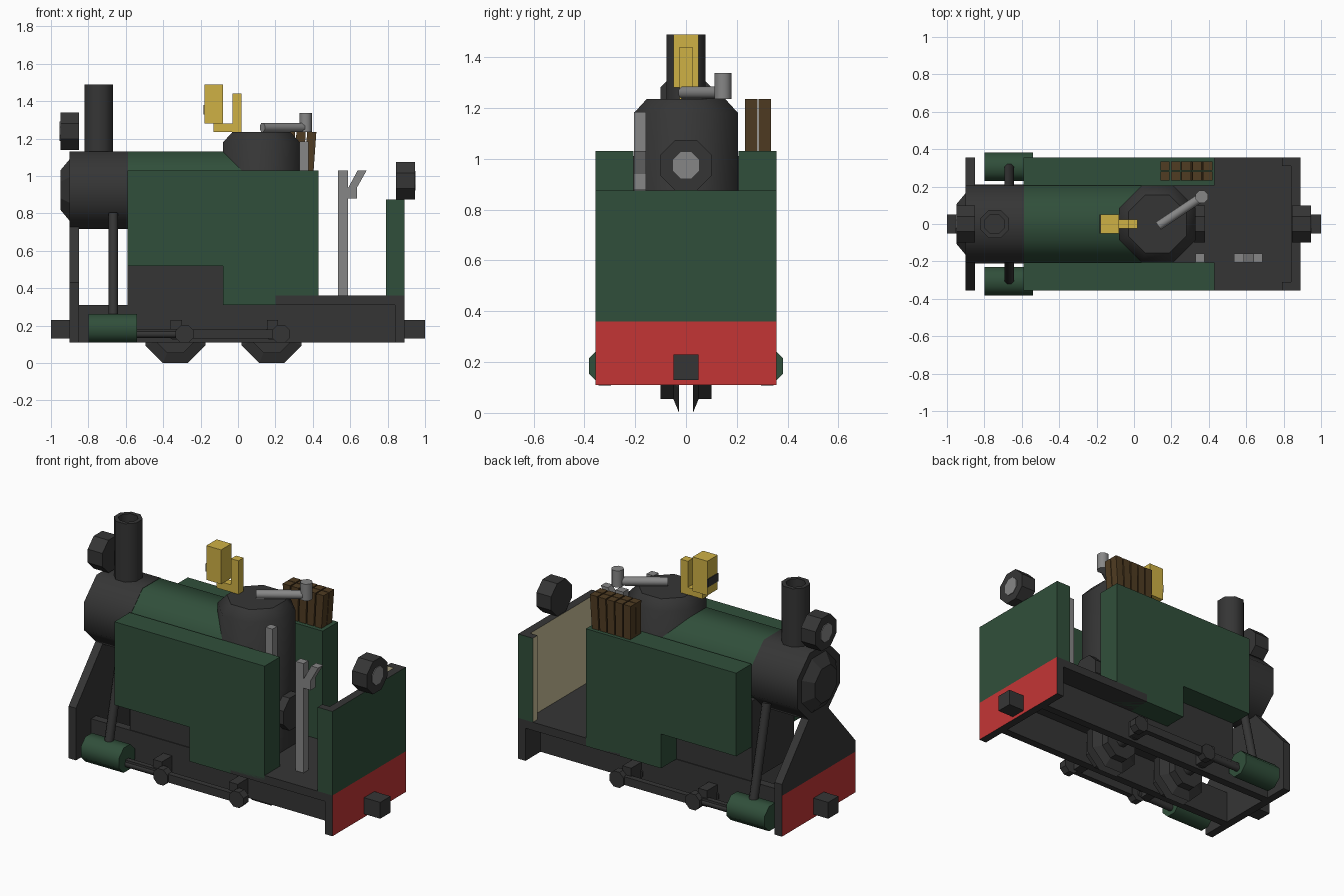
import bpy, bmesh, math
from mathutils import Vector

if "Cube" in bpy.data.objects:
    bpy.data.objects.remove(bpy.data.objects["Cube"])


def mat(name, r, g, b):
    m = bpy.data.materials.new(name)
    m.diffuse_color = (r, g, b, 1)
    m.use_nodes = True
    m.node_tree.nodes["Principled BSDF"].inputs["Base Color"].default_value = m.diffuse_color
    return m


BLACK = mat("soot_black", 0.036, 0.036, 0.036)
GREEN = mat("dark_green", 0.03, 0.078, 0.043)
RED = mat("beam_red", 0.55, 0.036, 0.036)
BRASS = mat("brass_yellow", 0.62, 0.44, 0.06)
STEEL = mat("steel_grey", 0.24, 0.24, 0.24)
WOOD = mat("log_brown", 0.08, 0.045, 0.016)
CREAM = mat("cab_cream", 0.6, 0.54, 0.33)


def finish(name, bm, mats, rule=None, smooth=False):
    bmesh.ops.recalc_face_normals(bm, faces=bm.faces[:])
    bm.normal_update()
    if rule:
        for f in bm.faces:
            f.material_index = rule(f.normal, f.calc_center_median())
    me = bpy.data.meshes.new(name)
    bm.to_mesh(me)
    bm.free()
    for m in mats:
        me.materials.append(m)
    ob = bpy.data.objects.new(name, me)
    bpy.context.collection.objects.link(ob)
    if smooth:
        bpy.ops.object.select_all(action='DESELECT')
        ob.select_set(True)
        bpy.context.view_layer.objects.active = ob
        bpy.ops.object.shade_smooth_by_angle(angle=math.radians(46))
    return ob


def extrude(name, pts, vec, mats, rule=None):
    """Closed outline of 3D points pushed along a vector."""
    bm = bmesh.new()
    a = [bm.verts.new(p) for p in pts]
    b = [bm.verts.new(Vector(p) + Vector(vec)) for p in pts]
    bm.faces.new(a)
    bm.faces.new(b)
    for i in range(len(a)):
        j = (i + 1) % len(a)
        bm.faces.new((a[i], a[j], b[j], b[i]))
    return finish(name, bm, mats, rule)


def box(name, x, y, z, m, rule=None):
    pts = [(x[0], y[0], z[0]), (x[1], y[0], z[0]), (x[1], y[1], z[0]), (x[0], y[1], z[0])]
    mats = m if isinstance(m, list) else [m]
    return extrude(name, pts, (0, 0, z[1] - z[0]), mats, rule)


def lathe(name, origin, axis, stations, m, smooth=False, n=8):
    """Stations are (distance along axis, distance from axis to a flat)."""
    bm = bmesh.new()
    q = Vector(axis).to_track_quat('Z', 'Y')
    rings = []
    for t, r in stations:
        r /= math.cos(math.pi / n)
        rings.append([bm.verts.new(Vector(origin) + q @ Vector(
            (r * math.cos((i + .5) * 2 * math.pi / n), r * math.sin((i + .5) * 2 * math.pi / n), t)))
            for i in range(n)])
    for a, b in zip(rings, rings[1:]):
        for i in range(n):
            j = (i + 1) % n
            bm.faces.new((a[i], a[j], b[j], b[i]))
    bm.faces.new(rings[0])
    bm.faces.new(rings[-1])
    return finish(name, bm, [m], smooth=smooth)


def rod(name, p0, p1, r, m):
    d = Vector(p1) - Vector(p0)
    return lathe(name, p0, d, [(0, r), (d.length, r)], m, smooth=True)


X, Z = (1, 0, 0), (0, 0, 1)

# boiler, smokebox with door, firebox dome
lathe("boiler", (0, 0, .925), X, [(-.59, .205), (.1, .205)], GREEN, True)
lathe("smokebox", (0, 0, .925), X, [(-.9, .207), (-.588, .207)], BLACK, True)
lathe("smokebox_door", (0, 0, .925), X, [(-.95, .105), (-.9, .165)], BLACK)
lathe("firebox_dome", (.125, 0, 0), Z, [(.31, .205), (1.18, .205), (1.235, .155)], BLACK, True)
lathe("fire_door", (0, 0, .6), X, [(.32, .1), (.38, .1)], BLACK)
box("boiler_cradle", (-.59, .2), (-.205, .205), (.31, .8), BLACK)
lathe("chimney", (-.745, 0, 0), Z, [(1.1, .076), (1.49, .076), (1.49, .052), (1.25, .052)], BLACK, True)

# front plate with red lower face
extrude("front_plate_upper", [(-.9, -.356, .36), (-.9, .356, .36), (-.9, .356, .43), (-.9, .085, .74),
                              (-.9, -.085, .74), (-.9, -.356, .43)], (.05, 0, 0), [BLACK])
box("front_beam", (-.9, -.85), (-.356, .356), (.11, .36), [BLACK, RED], lambda n, c: int(n.x < -.5))
box("rear_beam", (.84, .89), (-.356, .356), (.11, .36), [BLACK, RED], lambda n, c: int(n.x > .5))

# footplate and couplers
box("footplate", (.2, .84), (-.356, .356), (.31, .36), BLACK)
box("front_coupler", (-1, -.9), (-.05, .05), (.13, .23), BLACK)
box("rear_coupler", (.89, 1), (-.05, .05), (.13, .23), BLACK)

# cab back sheet, cream inside with a black rim
extrude("cab_back_sheet", [(.89, -.356, .36), (.89, .356, .36), (.79, .356, .36), (.79, .31, .36), (.84, .31, .36),
                           (.84, -.31, .36), (.79, -.31, .36), (.79, -.356, .36)], (0, 0, .515),
        [GREEN, CREAM, BLACK],
        lambda n, c: 2 if abs(n.z) > .5 else 0 if n.x > .5 or abs(c.y) > .35 else 1)

# lamps with grey lenses
for name, x, d, z in (("front_lamp", -.85, -1, 1.24), ("rear_lamp", .845, 1, .975)):
    lathe(name, (x, 0, z), (d, 0, 0), [(0, .1), (.1, .1)], BLACK)
    lathe(name + "_lens", (x, 0, z), (d, 0, 0), [(.09, .052), (.104, .052)], STEEL)

# parts repeated on both sides
for s, side in ((-1, "near"), (1, "far")):
    extrude("side_tank_" + side, [(-.59, s * .207, 1.03), (.43, s * .207, 1.03), (.43, s * .207, .31),
                                  (-.08, s * .207, .31), (-.08, s * .207, .52), (-.59, s * .207, .52)],
            (0, s * .149, 0), [GREEN])
    box("frame_plate_" + side, (-.85, .84), sorted((s * .16, s * .21)), (.11, .31), BLACK)
    lathe("cylinder_" + side, (0, s * .305, .185), X, [(-.8, .076), (-.54, .076)], GREEN, True)
    rod("steam_pipe_" + side, (-.667, s * .17, .8), (-.667, s * .305, .22), .025, BLACK)
    rod("piston_rod_" + side, (-.55, s * .305, .155), (-.28, s * .305, .155), .02, BLACK)
    box("coupling_rod_" + side, (-.3, .23), sorted((s * .3, s * .335)), (.13, .18), BLACK)
    box("slide_bar_" + side, (-.54, -.3), sorted((s * .29, s * .32)), (.165, .182), BLACK)
    for end, x in (("front", -.335), ("rear", .18)):
        lathe(f"{end}_wheel_{side}", (x, 0, .16), (0, s, 0),
              [(.027, .16), (.05, .105), (.1, .105)], BLACK)
        lathe(f"{end}_crank_boss_{side}", (x + .05, 0, .155), (0, s, 0), [(.295, .048), (.345, .048)], BLACK)
        box(f"{end}_crank_{side}", (x - .025, x + .035), sorted((s * .2, s * .31)), (.13, .23), BLACK)

# axles
for end, x in (("front", -.335), ("rear", .18)):
    rod(end + "_axle", (x, -.22, .16), (x, .22, .16), .035, BLACK)

# brass whistle
box("whistle_bell", (-.18, -.08), (-.05, .05), (1.28, 1.49), BRASS)
box("whistle_slot", (-.184, -.178), (-.05, .05), (1.33, 1.38), BLACK)
box("whistle_pipe", (-.13, .0), (-.025, .025), (1.235, 1.28), BRASS)
box("whistle_stem", (-.03, .02), (-.025, .025), (1.22, 1.44), BRASS)

# regulator, brake post and reversing lever
rod("regulator_arm", (.13, -.01, 1.26), (.37, .15, 1.26), .024, STEEL)
rod("regulator_handle", (.362, .146, 1.236), (.362, .146, 1.338), .033, STEEL)
box("brake_post", (.33, .377), (-.205, -.157), (.36, 1.185), STEEL)
box("reversing_lever", (.535, .588), (-.205, -.157), (.36, 1.03), STEEL)
extrude("lever_grip", [(.588, -.205, .92), (.588, -.205, .88), (.637, -.205, .88), (.637, -.205, .94),
                       (.688, -.205, 1.03), (.64, -.205, 1.03), (.588, -.205, .935)], (0, .048, 0), [STEEL])

# firewood stacked on the far tank, logs leaning slightly
for i in range(5):
    for j in range(2):
        x, y = .145 + i * .053, .232 + j * .053
        lean = .004 * (i - 1)
        bm_pts = [(x, y, 1.0), (x + .045, y, 1.0), (x + .05 + lean, y, 1.235), (x + lean, y, 1.235)]
        extrude(f"log_{i}_{j}", bm_pts, (0, .049, 0), [WOOD])
